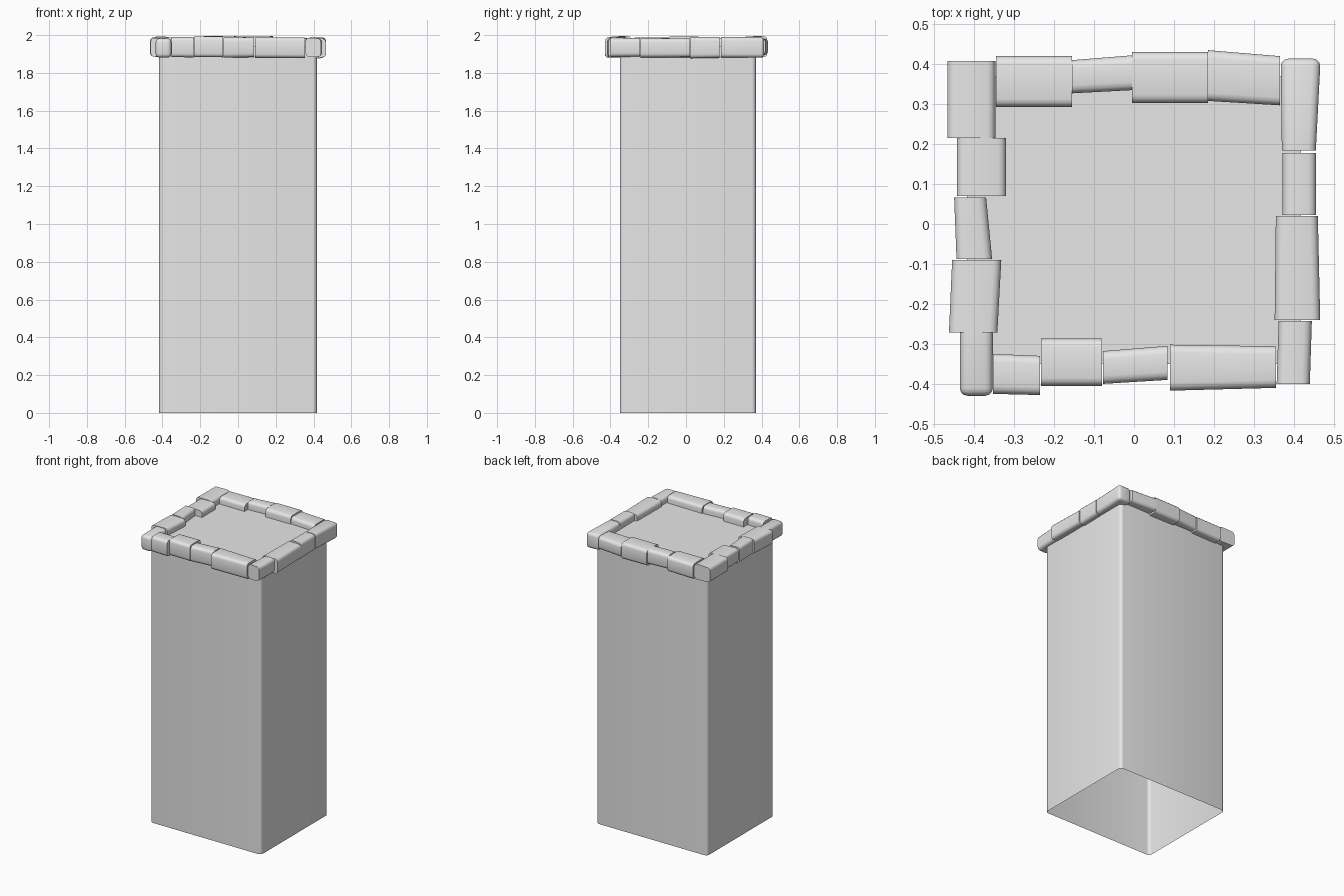
import bpy, bmesh, math, random
from mathutils import Vector

random.seed(4)
default = bpy.data.objects.get("Cube")
if default:
    bpy.data.objects.remove(default, do_unlink=True)

# One plain stone colour
stone = bpy.data.materials.new("stone grey")
stone.use_nodes = True
colour = (0.8, 0.8, 0.8, 1)
stone.diffuse_color = colour
stone.node_tree.nodes["Principled BSDF"].inputs["Base Color"].default_value = colour


def finish(bm, name, angle):
    """Turn a bmesh into a smooth shaded stone object."""
    bmesh.ops.recalc_face_normals(bm, faces=bm.faces)
    mesh = bpy.data.meshes.new(name)
    bm.to_mesh(mesh)
    bm.free()
    mesh.materials.append(stone)
    obj = bpy.data.objects.new(name, mesh)
    bpy.context.collection.objects.link(obj)
    bpy.ops.object.select_all(action="DESELECT")
    obj.select_set(True)
    bpy.context.view_layer.objects.active = obj
    bpy.ops.object.shade_smooth_by_angle(angle=math.radians(angle))
    return obj


def box(ends, heights):
    """Box from two rectangles; each end is (u, low, high)."""
    bm = bmesh.new()
    bmesh.ops.create_cube(bm, size=1)
    for v in bm.verts:
        u, low, high = ends[v.co.x > 0]
        v.co = Vector((u, high if v.co.y > 0 else low, heights[v.co.z > 0]))
    return bm


# Pillar shaft: rounded vertical corners, open underneath
TOP = 1.94
bm = box([(-0.418, -0.35, 0.37), (0.418, -0.35, 0.37)], (0, TOP))
upright = [e for e in bm.edges if abs(e.verts[0].co.z - e.verts[1].co.z) > 1]
bmesh.ops.bevel(bm, geom=upright, offset=0.022, segments=4, profile=0.5, affect="EDGES")
bmesh.ops.recalc_face_normals(bm, faces=bm.faces)
bottom = [f for f in bm.faces if f.calc_center_median().z < 0.01]
bmesh.ops.delete(bm, geom=bottom, context="FACES")
finish(bm, "pillar_shaft", 40)


def cap_stone(name, along_y, start, end, low0, high0, low1, high1, corner=0):
    """Rim block with rounded long edges; corner marks an end that is rounded too."""
    z = (1.887 + random.uniform(-0.007, 0.01), 1.992 + random.uniform(-0.008, 0.008))
    bm = box([(start, low0, high0), (end, low1, high1)], z)
    for v in bm.verts:
        v.co.z += random.uniform(-0.004, 0)
    long_edges = [e for e in bm.edges
                  if abs(e.verts[0].co.x - e.verts[1].co.x) > 0.05]
    tip = end if corner > 0 else start
    if corner:
        long_edges += [e for e in bm.edges
                       if all(abs(v.co.x - tip) < 0.001 for v in e.verts)]
    bmesh.ops.bevel(bm, geom=long_edges, offset=0.02, segments=3,
                    profile=0.5, affect="EDGES")
    if along_y:
        for v in bm.verts:
            v.co = Vector((v.co.y, v.co.x, v.co.z))
    finish(bm, name, 50)


# Each stone: start, end, side edges at the start, side edges at the end, corner
rims = {
    "right_rim": (True, [
        (-0.43, -0.272, -0.436, -0.353, -0.436, -0.353, -1),
        (-0.272, -0.09, -0.463, -0.342, -0.455, -0.332),
        (-0.088, 0.066, -0.444, -0.355, -0.45, -0.37),
        (0.07, 0.215, -0.443, -0.32, -0.443, -0.32),
        (0.215, 0.408, -0.467, -0.347, -0.467, -0.347)]),
    "front_rim": (False, [
        (-0.353, -0.235, -0.425, -0.325, -0.428, -0.33),
        (-0.233, -0.08, -0.405, -0.287, -0.405, -0.287),
        (-0.077, 0.084, -0.4, -0.318, -0.39, -0.305),
        (0.09, 0.355, -0.417, -0.302, -0.41, -0.306)]),
    "left_rim": (True, [
        (-0.4, -0.243, 0.357, 0.44, 0.362, 0.445),
        (-0.24, 0.02, 0.352, 0.466, 0.355, 0.46),
        (0.023, 0.178, 0.372, 0.456, 0.372, 0.456),
        (0.184, 0.414, 0.37, 0.455, 0.367, 0.467, 1)]),
    "back_rim": (False, [
        (-0.345, -0.155, 0.293, 0.42, 0.293, 0.42),
        (-0.155, -0.005, 0.327, 0.41, 0.335, 0.422),
        (-0.005, 0.185, 0.303, 0.43, 0.303, 0.43),
        (0.185, 0.365, 0.308, 0.435, 0.297, 0.42)]),
}
for side, (along_y, stones) in rims.items():
    for i, values in enumerate(stones, 1):
        cap_stone(f"{side}_stone_{i}", along_y, *values)
